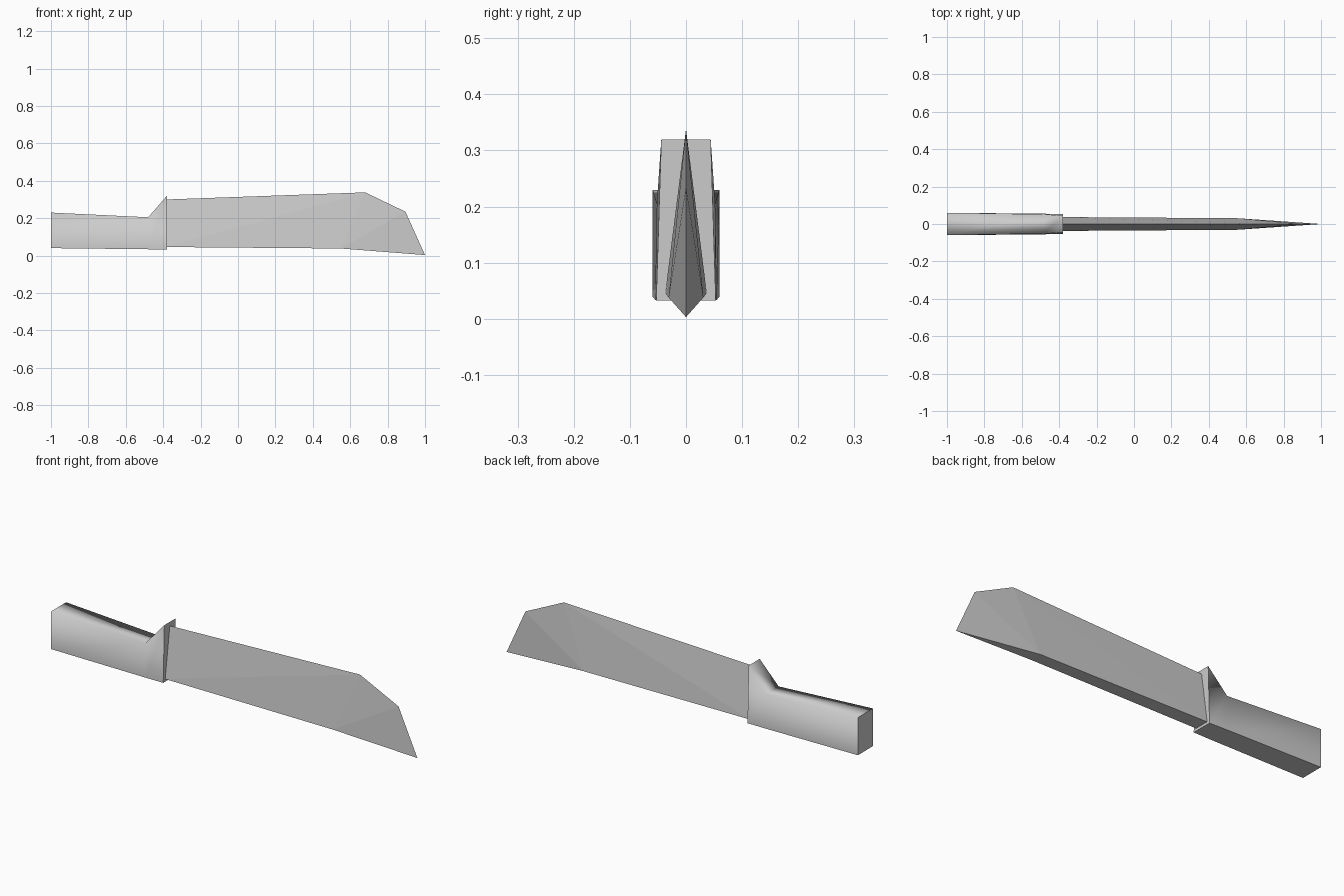
import bpy
import bmesh

cube = bpy.data.objects.get("Cube")
if cube:
    bpy.data.objects.remove(cube, do_unlink=True)

steel = bpy.data.materials.new("light_grey")
steel.use_nodes = True
grey = (0.6, 0.6, 0.6, 1)
steel.diffuse_color = grey
steel.node_tree.nodes["Principled BSDF"].inputs["Base Color"].default_value = grey


def finish(bm, name):
    bmesh.ops.recalc_face_normals(bm, faces=bm.faces)
    mesh = bpy.data.meshes.new(name)
    bm.to_mesh(mesh)
    bm.free()
    mesh.materials.append(steel)
    obj = bpy.data.objects.new(name, mesh)
    bpy.context.collection.objects.link(obj)
    return obj


# Blade: thick flat spine below, wedge sides meeting in a sharp upper edge
bm = bmesh.new()
edge = [bm.verts.new((x, 0, z)) for x, z in
        [(-0.385, 0.30), (0.68, 0.338), (0.895, 0.235)]]
tip = bm.verts.new((1, 0, 0.003))
spine = []
for side in (-1, 1):
    heel = bm.verts.new((-0.385, side * 0.037, 0.046))
    bend = bm.verts.new((0.55, side * 0.031, 0.038))
    spine.append((heel, bend))
    bm.faces.new((heel, bend, edge[1]))
    bm.faces.new((heel, edge[1], edge[0]))
    bm.faces.new((bend, edge[2], edge[1]))
    bm.faces.new((bend, tip, edge[2]))
(heel_a, bend_a), (heel_b, bend_b) = spine
bm.faces.new((heel_a, bend_a, bend_b, heel_b))
bm.faces.new((bend_a, tip, bend_b))
bm.faces.new((heel_a, heel_b, edge[0]))
finish(bm, "blade")

# Handle: rows of (x, bottom z, top z, bottom half width, top half width)
rows = [(-1, 0.04, 0.23, 0.06, 0.06),
        (-0.48, 0.034, 0.205, 0.055, 0.052),
        (-0.38, 0.033, 0.32, 0.053, 0.044)]
bm = bmesh.new()
rings = []
for x, low, high, wide, narrow in rows:
    corners = [(-wide, low), (-narrow, high), (narrow, high), (wide, low)]
    rings.append([bm.verts.new((x, y, z)) for y, z in corners])
for a, b in zip(rings, rings[1:]):
    for i in range(4):
        j = (i + 1) % 4
        face = bm.faces.new((a[i], a[j], b[j], b[i]))
        face.smooth = i < 3
for ring in (rings[0], rings[-1]):
    bm.faces.new(ring)
# Sides flow softly into the top; the flat base and the ends stay crisp
for e in bm.edges:
    e.smooth = all(f.smooth for f in e.link_faces)
finish(bm, "handle")
